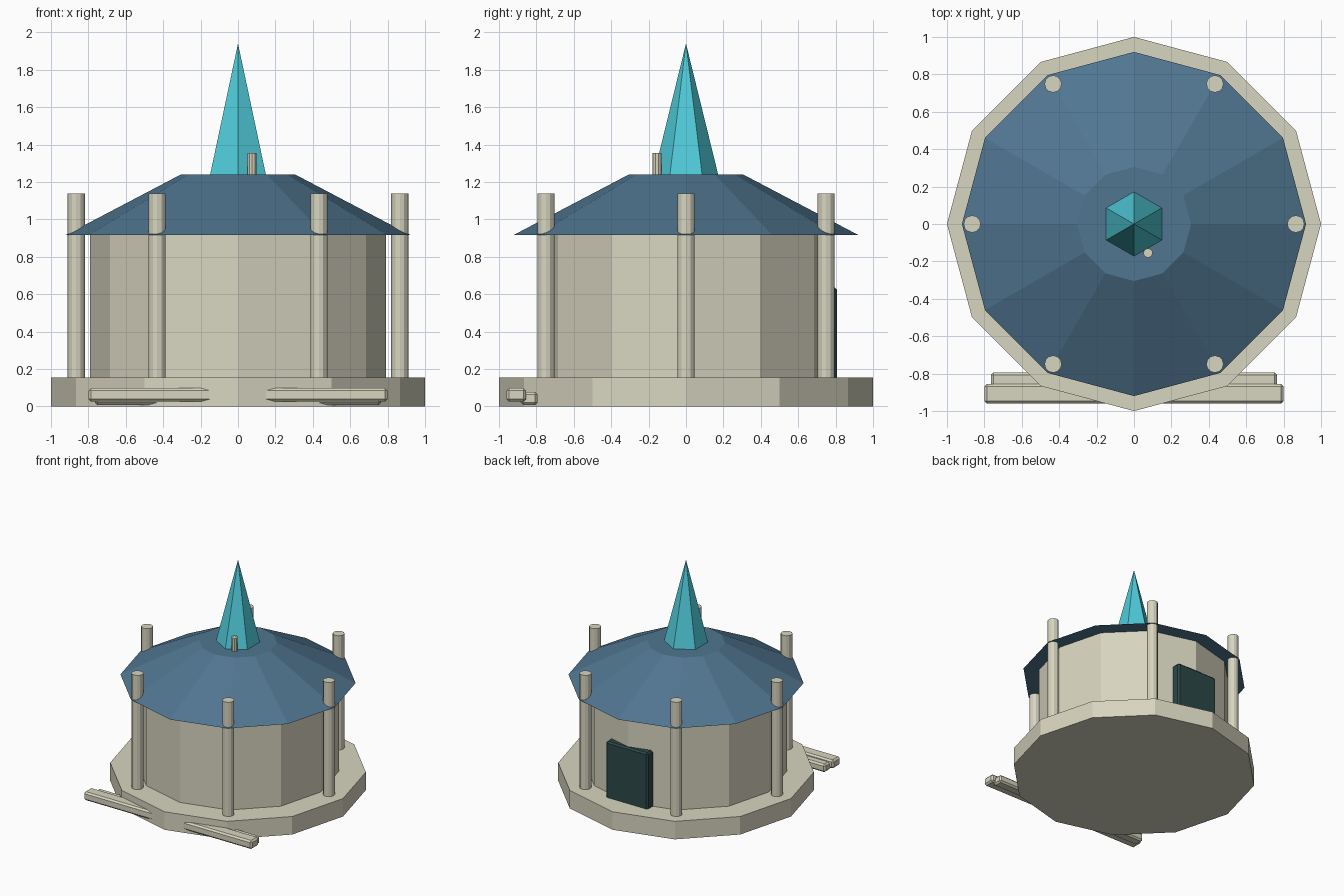
import bpy, bmesh, math
from mathutils import Matrix, Vector

cube = bpy.data.objects.get("Cube")
if cube:
    bpy.data.objects.remove(cube, do_unlink=True)


def material(name, rgb):
    m = bpy.data.materials.new(name)
    m.use_nodes = True
    m.diffuse_color = (*rgb, 1)
    m.node_tree.nodes["Principled BSDF"].inputs["Base Color"].default_value = (*rgb, 1)
    return m


stone = material("pale stone", (0.68, 0.66, 0.52))
slate = material("slate blue", (0.08, 0.18, 0.28))
teal = material("bright teal", (0.08, 0.60, 0.70))
dark = material("dark green", (0.026, 0.065, 0.065))


def finish(bm, name, mat):
    mesh = bpy.data.meshes.new(name)
    bm.to_mesh(mesh)
    bm.free()
    mesh.materials.append(mat)
    obj = bpy.data.objects.new(name, mesh)
    bpy.context.collection.objects.link(obj)
    return obj


def prism(name, mat, sides, r_low, r_high, z_low, z_high, x=0, y=0):
    """Upright prism, frustum or pyramid with a corner on the y axis."""
    bm = bmesh.new()
    bmesh.ops.create_cone(bm, cap_ends=True, segments=sides, radius1=r_low,
                          radius2=r_high, depth=z_high - z_low,
                          matrix=Matrix.Translation((x, y, (z_low + z_high) / 2)))
    if r_high == 0:
        bmesh.ops.remove_doubles(bm, verts=bm.verts, dist=0.0001)
    return finish(bm, name, mat)


def chamfered_box(name, mat, low, high, chamfer):
    low, high = Vector(low), Vector(high)
    bm = bmesh.new()
    bmesh.ops.create_cube(bm, size=1, matrix=Matrix.Translation((low + high) / 2)
                          @ Matrix.Diagonal((*(high - low), 1)))
    obj = finish(bm, name, mat)
    bevel = obj.modifiers.new("chamfer", 'BEVEL')
    bevel.width = chamfer
    bevel.segments = 1
    return obj


# Plinth, drum wall, roof and spire
prism("plinth", stone, 12, 1.0, 1.0, 0, 0.155)
prism("drum_wall", stone, 12, 0.79, 0.79, 0.15, 0.925)
prism("roof", slate, 12, 0.92, 0.305, 0.917, 1.24)
prism("spire", teal, 6, 0.173, 0, 1.235, 1.94)

# Ring of six posts passing through the roof edge
for i in range(6):
    a = math.radians(60 * i)
    prism(f"post_{i + 1}", stone, 12, 0.046, 0.046, 0.15, 1.137,
          0.865 * math.cos(a), 0.865 * math.sin(a))

# Small chimney beside the spire
prism("chimney", stone, 10, 0.025, 0.025, 1.2, 1.355, 0.075, -0.155)

# Door at the back
chamfered_box("door", dark, (-0.2, 0.71, 0.13), (0.2, 0.808, 0.635), 0.013)

# Two long steps running through the plinth at the front
chamfered_box("outer_step", stone, (-0.8, -0.96, 0.025), (0.8, -0.855, 0.098), 0.014)
chamfered_box("inner_step", stone, (-0.765, -0.885, 0.007), (0.765, -0.793, 0.077), 0.014)
